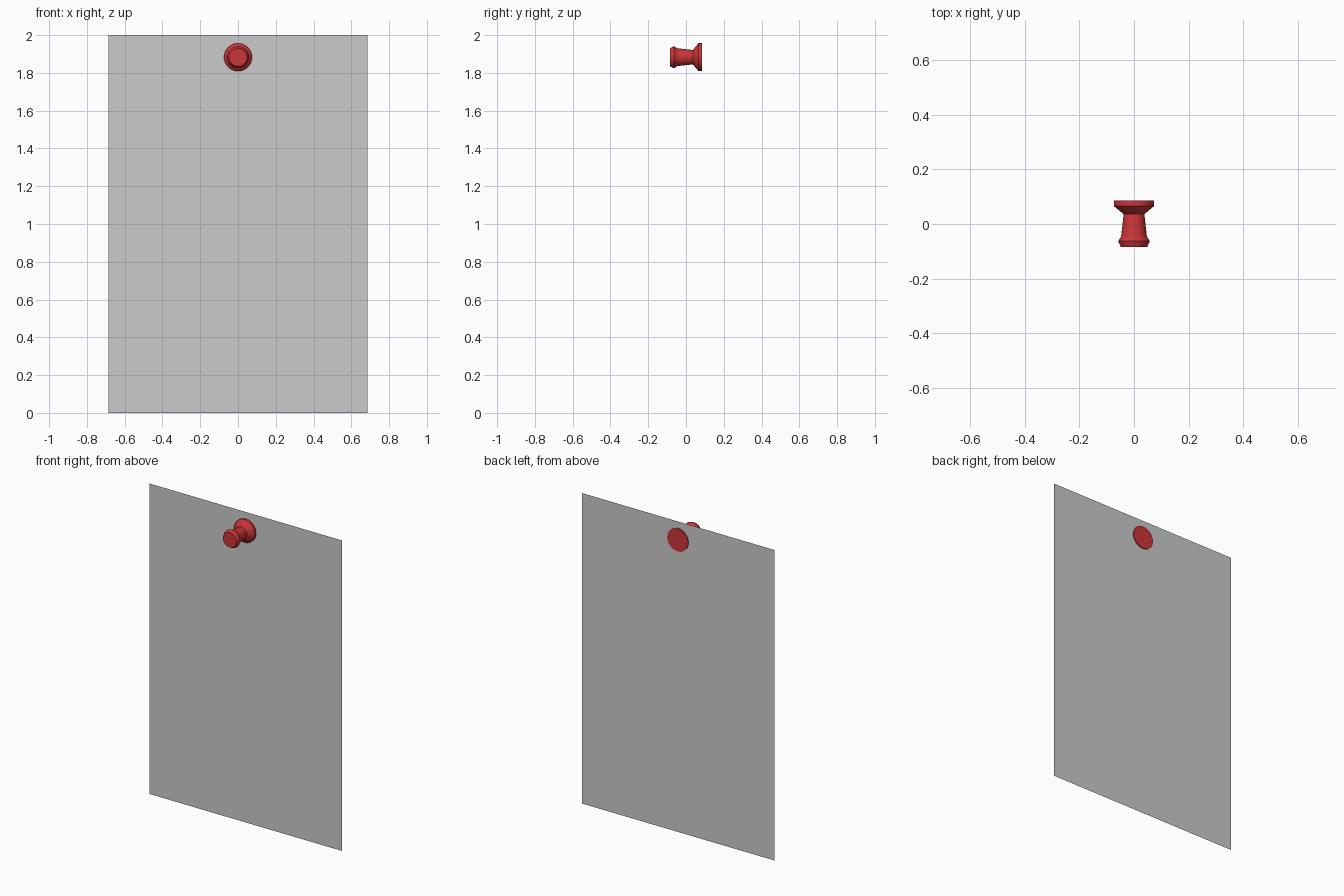
import bpy, bmesh, math
from mathutils import Matrix

if "Cube" in bpy.data.objects:
    bpy.data.objects.remove(bpy.data.objects["Cube"])

SEGMENTS = 32

# Paper sheet: a single flat plane pinned near its top edge
bpy.ops.mesh.primitive_plane_add(size=1, location=(0, 0.08, 1), rotation=(math.pi / 2, 0, 0))
sheet = bpy.context.object
sheet.name = "paper_sheet"
sheet.scale = (1.37, 2.0, 1)

# Push pin: (radius, y) profile turned around the y axis, capped at both ends
profile = [(0.048, -0.085), (0.058, -0.063), (0.047, -0.045),
           (0.038, 0.036), (0.074, 0.066), (0.074, 0.086)]
bm = bmesh.new()
rings = []
for r, y in profile:
    angles = [2 * math.pi * i / SEGMENTS for i in range(SEGMENTS)]
    rings.append([bm.verts.new((r * math.cos(a), y, r * math.sin(a))) for a in angles])
for lower, upper in zip(rings, rings[1:]):
    for i in range(SEGMENTS):
        j = (i + 1) % SEGMENTS
        bm.faces.new((lower[i], lower[j], upper[j], upper[i]))
bm.faces.new(rings[0])
bm.faces.new(rings[-1])
bmesh.ops.recalc_face_normals(bm, faces=bm.faces)
mesh = bpy.data.meshes.new("push_pin")
bm.to_mesh(mesh)
bm.free()
pin = bpy.data.objects.new("push_pin", mesh)
pin.location = (0, 0, 1.883)
bpy.context.collection.objects.link(pin)

# Red plastic
red = bpy.data.materials.new("red_plastic")
red.diffuse_color = (0.6, 0.035, 0.04, 1)
red.use_nodes = True
red.node_tree.nodes["Principled BSDF"].inputs["Base Color"].default_value = red.diffuse_color
mesh.materials.append(red)

# Smooth around the pin, sharp at its ridges
bpy.ops.object.select_all(action='DESELECT')
pin.select_set(True)
bpy.context.view_layer.objects.active = pin
bpy.ops.object.shade_smooth_by_angle(angle=math.radians(20))
